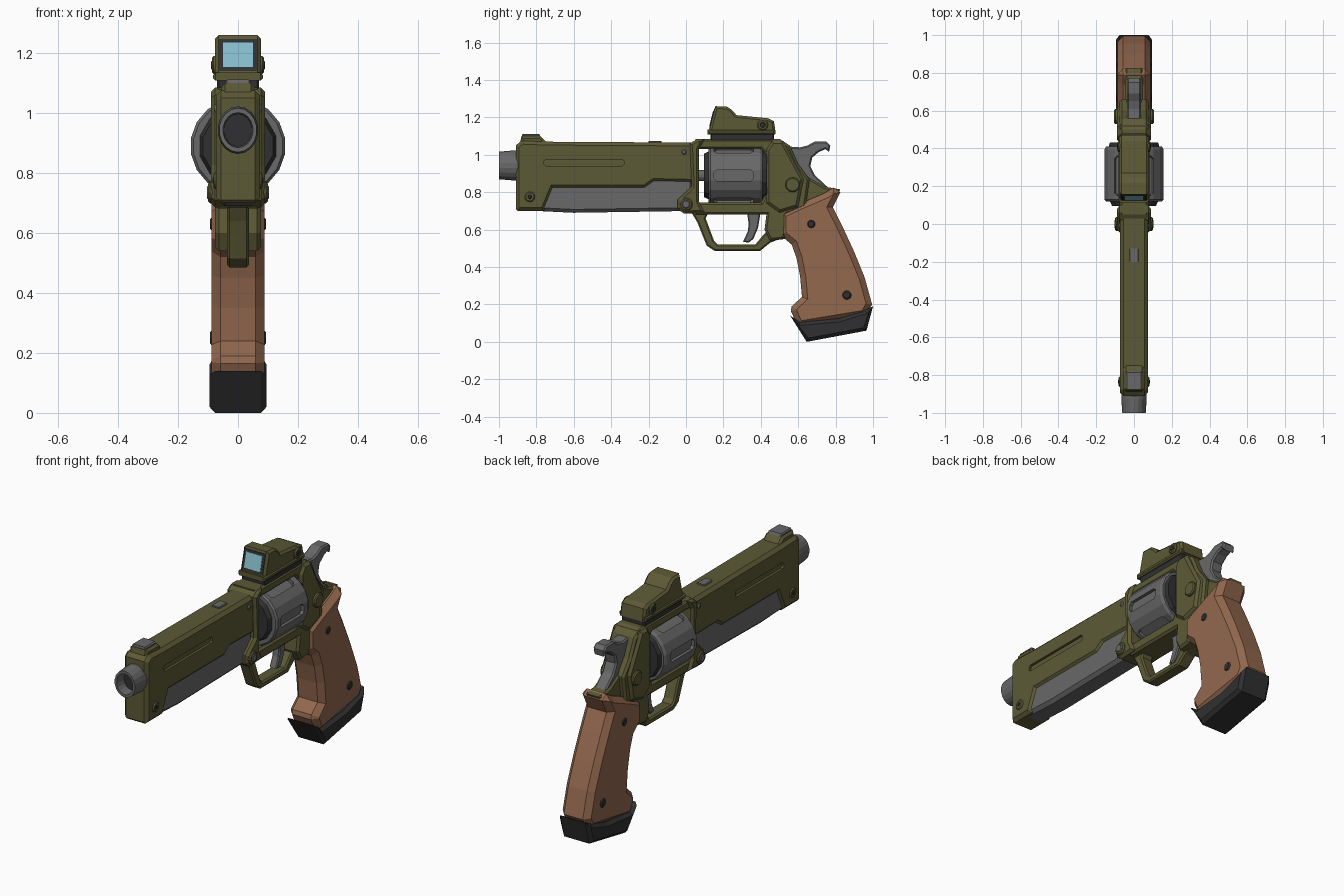
import bpy, bmesh, math
from mathutils import Matrix, Vector


def material(name, rgb):
    m = bpy.data.materials.new(name)
    m.diffuse_color = (*rgb, 1)
    return m


OLIVE = material("olive paint", (0.108, 0.102, 0.036))
BROWN = material("brown wood", (0.29, 0.138, 0.076))
GRAY = material("gray steel", (0.14, 0.14, 0.14))
DARK = material("dark rubber", (0.03, 0.03, 0.032))
BLUE = material("blue glass", (0.24, 0.51, 0.61))


def finish(bm, name, mat):
    bmesh.ops.recalc_face_normals(bm, faces=bm.faces)
    me = bpy.data.meshes.new(name)
    bm.to_mesh(me)
    bm.free()
    if mat:
        me.materials.append(mat)
    ob = bpy.data.objects.new(name, me)
    bpy.context.collection.objects.link(ob)
    return ob


def inset(pts, c):
    # Mitred inward offset of a counter-clockwise outline
    out = []
    for i, p in enumerate(pts):
        a, b = p - pts[i - 1], pts[(i + 1) % len(pts)] - p
        n1 = Vector((-a.y, a.x)).normalized()
        n2 = Vector((-b.y, b.x)).normalized()
        out.append(p + (n1 + n2) * c / max(1 + n1.dot(n2), 0.4))
    return out


def prism(name, pts, w, mat, c=0.012, x=0.0):
    # Side profile (y, z) extruded to half width w, with chamfered rims
    pts = [Vector(p) for p in pts]
    area = sum(pts[i - 1].x * p.y - p.x * pts[i - 1].y for i, p in enumerate(pts))
    if area < 0:
        pts.reverse()
    layers = [(-w, c), (-w + c, 0), (w - c, 0), (w, c)] if c else [(-w, 0), (w, 0)]
    bm = bmesh.new()
    rings = [[bm.verts.new((x + lx, p.x, p.y)) for p in inset(pts, k)] for lx, k in layers]
    n = len(pts)
    for r, s in zip(rings, rings[1:]):
        for i in range(n):
            bm.faces.new((r[i], r[(i + 1) % n], s[(i + 1) % n], s[i]))
    bm.faces.new(rings[0])
    bm.faces.new(rings[-1])
    return finish(bm, name, mat)


def rect(y0, y1, z0, z1):
    return [(y0, z0), (y1, z0), (y1, z1), (y0, z1)]


def slot(y0, y1, z0, z1, k):
    return [(y0 + k, z0), (y1 - k, z0), (y1, z0 + k), (y1, z1 - k),
            (y1 - k, z1), (y0 + k, z1), (y0, z1 - k), (y0, z0 + k)]


def lathe(name, prof, z, mat, segs=18, sz=1.0):
    # (y, radius) profile turned round the barrel direction
    bm = bmesh.new()
    rings = []
    for y, r in prof:
        rings.append([bm.verts.new((r * math.cos(t), y, z + sz * r * math.sin(t)))
                      for t in [2 * math.pi * (i + 0.5) / segs for i in range(segs)]])
    for r, s in zip(rings, rings[1:]):
        for i in range(segs):
            bm.faces.new((r[i], r[(i + 1) % segs], s[(i + 1) % segs], s[i]))
    bm.faces.new(rings[0])
    bm.faces.new(rings[-1])
    return finish(bm, name, mat)


def pin(name, y, z, r, w, mat):
    # Round pin crossing the body, showing on both sides
    pts = [(y + r * math.cos(i * math.pi / 6), z + r * math.sin(i * math.pi / 6)) for i in range(12)]
    return prism(name, pts, w, mat, 0.006)


def cut(ob, cutter):
    m = ob.modifiers.new("cut", 'BOOLEAN')
    m.operation, m.solver, m.object = 'DIFFERENCE', 'EXACT', cutter
    bpy.context.view_layer.objects.active = ob
    bpy.ops.object.modifier_apply(modifier=m.name)
    bpy.data.objects.remove(cutter)


# Barrel shroud with a long slot in each side
shroud = prism("barrel_shroud", [
    (-0.91, 0.71), (-0.91, 1.05), (-0.88, 1.075), (-0.75, 1.07), (0.06, 1.065), (0.06, 0.85),
    (-0.17, 0.855), (-0.22, 0.82), (-0.71, 0.82), (-0.76, 0.70), (-0.9, 0.70)], 0.074, OLIVE, 0.018)
for s in (-1, 1):
    cut(shroud, prism("slot_cutter", slot(-0.76, -0.33, 0.94, 0.975, 0.01), 0.02, None, 0, s * 0.08))

# Steel lug under the barrel
prism("under_lug", [(-0.8, 0.70), (-0.6, 0.69), (0.04, 0.70), (0.04, 0.88), (-0.72, 0.88)], 0.062, GRAY, 0.018)

# Muzzle with bore
lathe("muzzle", [(-0.85, 0.068), (-0.93, 0.068), (-1.0, 0.063), (-1.0, 0.05), (-0.93, 0.046)],
      0.943, GRAY, 18, 1.17)
lathe("bore", [(-0.94, 0.047), (-0.932, 0.047)], 0.943, DARK, 18, 1.17)

# Front sight and top insert
prism("front_sight_base", [(-0.89, 1.05), (-0.88, 1.10), (-0.78, 1.10), (-0.74, 1.06)], 0.055, OLIVE)
prism("front_sight", [(-0.88, 1.08), (-0.875, 1.112), (-0.785, 1.112), (-0.77, 1.08)], 0.042, GRAY, 0.006)
prism("top_insert", rect(-0.2, -0.13, 1.05, 1.074), 0.025, GRAY, 0.004)

# Collar where the barrel meets the frame
prism("frame_collar", [
    (-0.01, 0.685), (-0.045, 0.71), (-0.045, 0.76), (0.03, 0.83), (0.02, 1.06),
    (0.06, 1.085), (0.10, 1.085), (0.07, 1.03), (0.07, 0.75), (0.10, 0.69)], 0.09, OLIVE, 0.014)

# Frame: top strap, recoil wall and bottom strap in one outline
prism("frame", [
    (0.05, 1.085), (0.5, 1.085), (0.555, 1.05), (0.6, 0.95), (0.66, 0.87), (0.64, 0.72), (0.54, 0.68),
    (0.53, 0.55), (0.45, 0.54), (0.42, 0.6), (0.43, 0.68), (0.05, 0.68), (0.05, 0.745),
    (0.4, 0.745), (0.43, 0.8), (0.43, 1.0), (0.4, 1.03), (0.05, 1.03)], 0.076, OLIVE, 0.012)
prism("recoil_shield", [
    (0.43, 1.03), (0.46, 1.075), (0.52, 1.075), (0.57, 0.98), (0.63, 0.87),
    (0.6, 0.72), (0.5, 0.69), (0.43, 0.74)], 0.09, OLIVE, 0.015)
prism("tang", [(0.55, 0.98), (0.59, 0.95), (0.66, 0.875), (0.74, 0.83), (0.825, 0.815),
               (0.81, 0.78), (0.6, 0.72)], 0.048, OLIVE, 0.01)

# Fluted cylinder with dark end plates and axle
drum = lathe("cylinder", [(0.12, 0.15), (0.13, 0.159), (0.395, 0.159), (0.41, 0.15)], 0.89, GRAY, 18)
centre = Matrix.Translation((0, 0, 0.89))
for i in range(6):
    c = prism("flute_cutter", slot(0.15, 0.36, 0.86, 0.92, 0.015), 0.022, None, 0, 0.16)
    c.data.transform(centre @ Matrix.Rotation(i * math.pi / 3, 4, 'Y') @ centre.inverted())
    cut(drum, c)
lathe("cylinder_front_plate", [(0.095, 0.12), (0.13, 0.136)], 0.89, DARK, 12)
lathe("cylinder_ratchet", [(0.40, 0.142), (0.432, 0.132)], 0.89, DARK, 12)
lathe("cylinder_axle", [(0.05, 0.03), (0.45, 0.03)], 0.89, GRAY, 12)

# Trigger guard and trigger
prism("trigger_guard", [
    (0.03, 0.69), (0.06, 0.64), (0.11, 0.515), (0.155, 0.485), (0.395, 0.485), (0.45, 0.53), (0.5, 0.55),
    (0.48, 0.6), (0.425, 0.585), (0.37, 0.52), (0.17, 0.52), (0.15, 0.54), (0.105, 0.66), (0.12, 0.69)],
    0.036, OLIVE, 0.008)
prism("trigger", [(0.325, 0.7), (0.4, 0.7), (0.385, 0.61), (0.36, 0.55), (0.335, 0.53),
                  (0.305, 0.535), (0.33, 0.59), (0.335, 0.63)], 0.022, GRAY, 0.006)

# Hammer
prism("hammer", [
    (0.54, 1.045), (0.61, 1.04), (0.65, 1.05), (0.69, 1.072), (0.75, 1.072), (0.772, 1.05), (0.765, 1.015),
    (0.745, 1.03), (0.71, 1.015), (0.675, 0.985), (0.665, 0.94), (0.69, 0.89), (0.76, 0.825),
    (0.66, 0.82), (0.58, 0.9)], 0.036, GRAY, 0.008)

# Wooden grip and rubber base
prism("grip", [
    (0.505, 0.69), (0.6, 0.735), (0.74, 0.795), (0.79, 0.825), (0.825, 0.8), (0.785, 0.72), (0.84, 0.61),
    (0.9, 0.48), (0.955, 0.345), (0.995, 0.2), (0.96, 0.14), (0.6, 0.08), (0.56, 0.165), (0.565, 0.19),
    (0.62, 0.24), (0.61, 0.35), (0.59, 0.45), (0.565, 0.52), (0.505, 0.57)], 0.088, BROWN, 0.03)
prism("grip_base", [
    (0.557, 0.14), (0.645, 0.0), (0.965, 0.06), (1.0, 0.19), (0.95, 0.165),
    (0.82, 0.125), (0.61, 0.105)], 0.095, DARK, 0.018)

# Optic: dark mount, housing, bezel and lens
prism("optic_mount", rect(0.13, 0.47, 1.07, 1.125), 0.07, DARK, 0.006)
prism("optic_base_rail", rect(0.115, 0.475, 1.108, 1.135), 0.083, OLIVE, 0.008)
prism("optic_housing", [
    (0.12, 1.115), (0.157, 1.26), (0.22, 1.257), (0.245, 1.24), (0.27, 1.212), (0.44, 1.195),
    (0.47, 1.18), (0.48, 1.115)], 0.077, OLIVE, 0.012)


def front_plate(z0, z1, d):
    a, b = (0.12 + 0.255 * (z - 1.115) for z in (z0, z1))
    return [(a - d, z0), (b - d, z1), (b + 0.003, z1), (a + 0.003, z0)]


prism("optic_bezel", front_plate(1.14, 1.247, 0.003), 0.064, DARK, 0)
prism("optic_lens", front_plate(1.153, 1.235, 0.006), 0.05, BLUE, 0)

# Pins and screws: name, y, z, radius, half width, colour
for args in [
    ("front_pin", -0.835, 0.775, 0.028, 0.082, OLIVE), ("front_pin_core", -0.835, 0.775, 0.014, 0.085, DARK),
    ("crane_screw", 0.0, 0.735, 0.036, 0.1, OLIVE), ("crane_screw_core", 0.0, 0.735, 0.024, 0.104, GRAY),
    ("frame_screw", 0.57, 0.84, 0.04, 0.105, OLIVE), ("collar_pin", -0.01, 1.015, 0.014, 0.08, GRAY),
    ("optic_screw", 0.41, 1.16, 0.03, 0.087, OLIVE), ("optic_screw_core", 0.41, 1.16, 0.018, 0.09, DARK),
    ("grip_screw_upper", 0.67, 0.63, 0.022, 0.093, DARK), ("grip_screw_lower", 0.86, 0.25, 0.024, 0.094, DARK),
]:
    pin(*args)
